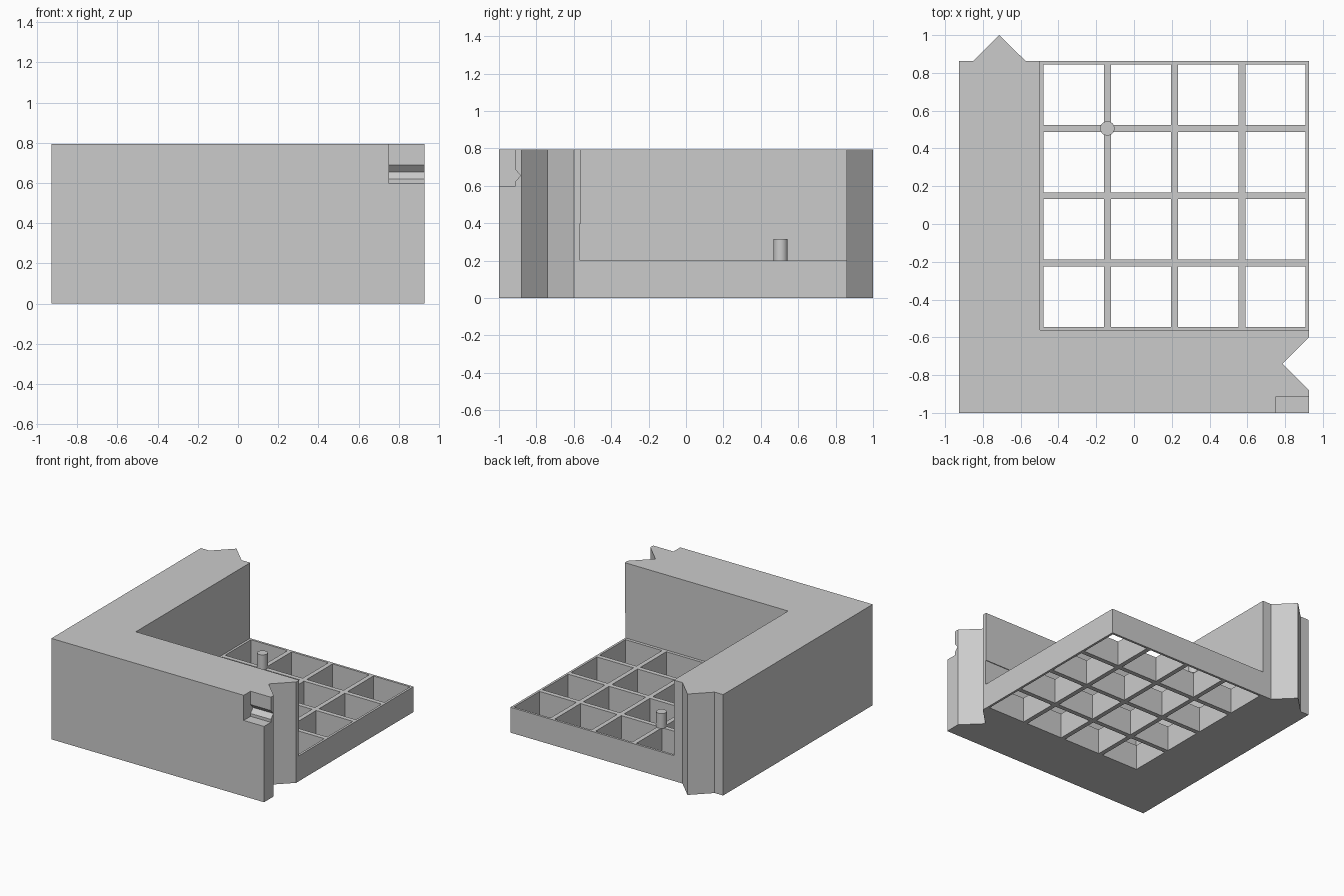
import bpy
import bmesh
from mathutils import Vector

if "Cube" in bpy.data.objects:
    bpy.data.objects.remove(bpy.data.objects["Cube"], do_unlink=True)

# Single plain grey
grey = bpy.data.materials.new("light_grey")
grey.use_nodes = True
colour = (0.6, 0.6, 0.6, 1)
grey.diffuse_color = colour
grey.node_tree.nodes["Principled BSDF"].inputs["Base Color"].default_value = colour

WALL_H, GRID_H, HALF = 0.795, 0.2, 0.927
INNER_X, INNER_Y, BACK = -0.497, -0.568, 0.862


def finish(name, bm):
    bmesh.ops.recalc_face_normals(bm, faces=bm.faces[:])
    mesh = bpy.data.meshes.new(name)
    bm.to_mesh(mesh)
    bm.free()
    mesh.materials.append(grey)
    obj = bpy.data.objects.new(name, mesh)
    bpy.context.collection.objects.link(obj)
    return obj


def prism(name, points, direction):
    """Extrude a closed outline of 3D points along a direction."""
    bm = bmesh.new()
    face = bm.faces.new([bm.verts.new(p) for p in points])
    out = bmesh.ops.extrude_face_region(bm, geom=[face], use_keep_orig=True)
    verts = [g for g in out["geom"] if isinstance(g, bmesh.types.BMVert)]
    bmesh.ops.translate(bm, verts=verts, vec=Vector(direction))
    return finish(name, bm)


# L-shaped wall with a pointed tongue at the back and a matching groove
outline = [
    (-HALF, -1), (HALF, -1), (HALF, -0.88), (0.785, -0.74), (HALF, -0.6),
    (HALF, INNER_Y), (INNER_X, INNER_Y), (INNER_X, BACK),
    (-0.573, BACK), (-0.713, 1), (-0.853, BACK), (-HALF, BACK),
]
wall = prism("corner_wall", [(x, y, 0) for x, y in outline], (0, 0, WALL_H))

# Latch pocket with a V groove, cut from the front corner
pocket = [(-1.1, 0.597), (-0.915, 0.597), (-0.915, 0.62), (-0.884, 0.655),
          (-0.915, 0.69), (-0.915, 0.9), (-1.1, 0.9)]
cutter = prism("pocket_cutter", [(0.75, y, z) for y, z in pocket], (0.3, 0, 0))
cutter.hide_render = True
mod = wall.modifiers.new("pocket", 'BOOLEAN')
mod.operation = 'DIFFERENCE'
mod.solver = 'EXACT'
mod.object = cutter
bpy.context.view_layer.objects.active = wall
bpy.ops.object.modifier_apply(modifier=mod.name)
bpy.data.objects.remove(cutter, do_unlink=True)

# Shallow raised band on the inner face of the front wall
band = [(INNER_X, INNER_Y), (HALF, INNER_Y), (HALF, INNER_Y + 0.006), (INNER_X, INNER_Y + 0.006)]
prism("inner_wall_band", [(x, y, 0.4) for x, y in band], (0, 0, WALL_H - 0.4))

# Open lattice floor
CELLS, BAR = 4, 0.018
PITCH = (HALF - INNER_X) / CELLS


def bar_lines(start, end, first):
    lines = [first]
    for i in range(CELLS):
        lines += [start + i * PITCH + BAR, start + (i + 1) * PITCH - BAR]
    return lines + [end]


xs = bar_lines(INNER_X, HALF, INNER_X)
ys = bar_lines(BACK - CELLS * PITCH, BACK, INNER_Y)
bm = bmesh.new()
verts = [[bm.verts.new((x, y, 0)) for y in ys] for x in xs]
for i in range(len(xs) - 1):
    for j in range(len(ys) - 1):
        if i % 2 == 0 or j % 2 == 0:
            bm.faces.new((verts[i][j], verts[i + 1][j], verts[i + 1][j + 1], verts[i][j + 1]))
out = bmesh.ops.extrude_face_region(bm, geom=bm.faces[:], use_keep_orig=True)
top = [g for g in out["geom"] if isinstance(g, bmesh.types.BMVert)]
bmesh.ops.translate(bm, verts=top, vec=Vector((0, 0, GRID_H)))
finish("lattice_floor", bm)

# Round peg standing on a lattice crossing
bpy.ops.mesh.primitive_cylinder_add(
    vertices=32, radius=0.038, depth=0.118,
    location=(INNER_X + PITCH, BACK - PITCH, GRID_H + 0.058))
peg = bpy.context.object
peg.name = "peg"
peg.data.materials.append(grey)
bpy.ops.object.shade_smooth_by_angle()
